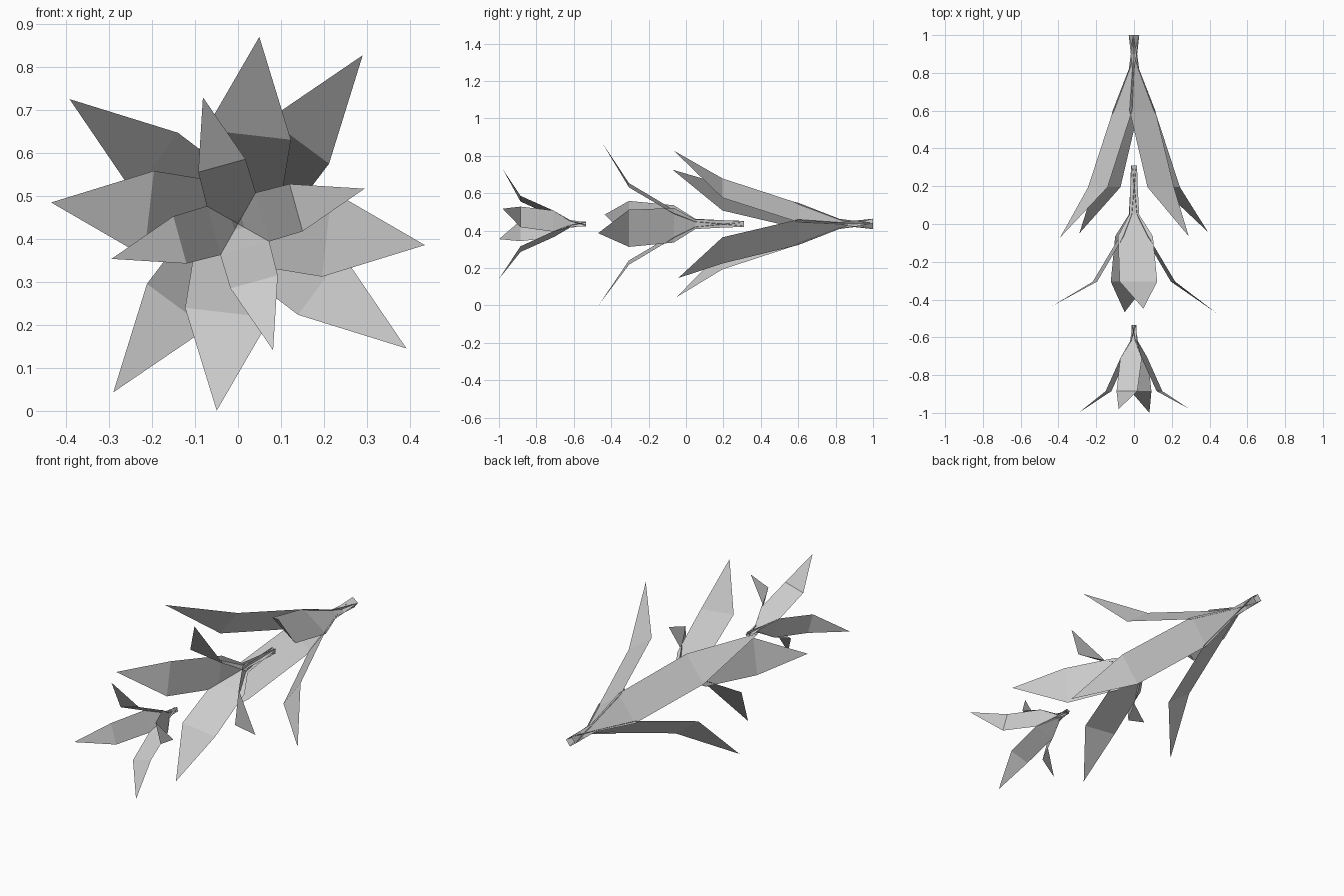
import bpy
from math import cos, sin, radians

if "Cube" in bpy.data.objects:
    bpy.data.objects.remove(bpy.data.objects["Cube"])

AXIS_Z = 0.436   # height of the common axis running along y


def leaf(name, angle, rows, tip_r, tip_y):
    """Flat leaf strip: rows of (y, distance from axis, half width), then a pointed tip."""
    c, s = cos(radians(angle)), sin(radians(angle))
    verts = []
    for y, r, w in rows:
        for side in (-w, w):
            verts.append((r * c - side * s, y, AXIS_Z + r * s + side * c))
    verts.append((tip_r * c, tip_y, AXIS_Z + tip_r * s))
    n = len(rows)
    faces = [(2 * i, 2 * i + 1, 2 * i + 3, 2 * i + 2) for i in range(n - 1)]
    faces.append((2 * n - 2, 2 * n - 1, 2 * n))
    mesh = bpy.data.meshes.new(name)
    mesh.from_pydata(verts, [], faces)
    bpy.context.collection.objects.link(bpy.data.objects.new(name, mesh))


def whorl(name, start_angle, rows, tip_r, tip_ys):
    """Four leaves around the axis."""
    for i, tip_y in enumerate(tip_ys):
        leaf(f"{name}_leaf_{i + 1}", start_angle + 90 * i, rows, tip_r, tip_y)


# Small front whorl
whorl("front", 15.5,
      [(-0.535, -0.008, 0.012), (-0.62, 0.012, 0.018),
       (-0.71, 0.058, 0.059), (-0.885, 0.140, 0.057)],
      0.305, [-0.98, -0.98, -1.0, -1.0])

# Middle whorl with a long stem
whorl("middle", -6.5,
      [(0.31, -0.010, 0.015), (0.05, 0.014, 0.026),
       (-0.065, 0.065, 0.093), (-0.305, 0.208, 0.100)],
      0.437, [-0.47, -0.448, -0.435, -0.467])

# Large back whorl
whorl("back", -36.5,
      [(1.0, -0.020, 0.020), (0.82, 0.016, 0.022),
       (0.60, 0.075, 0.085), (0.195, 0.238, 0.087)],
      0.487, [-0.042, -0.065, -0.072, -0.05])
